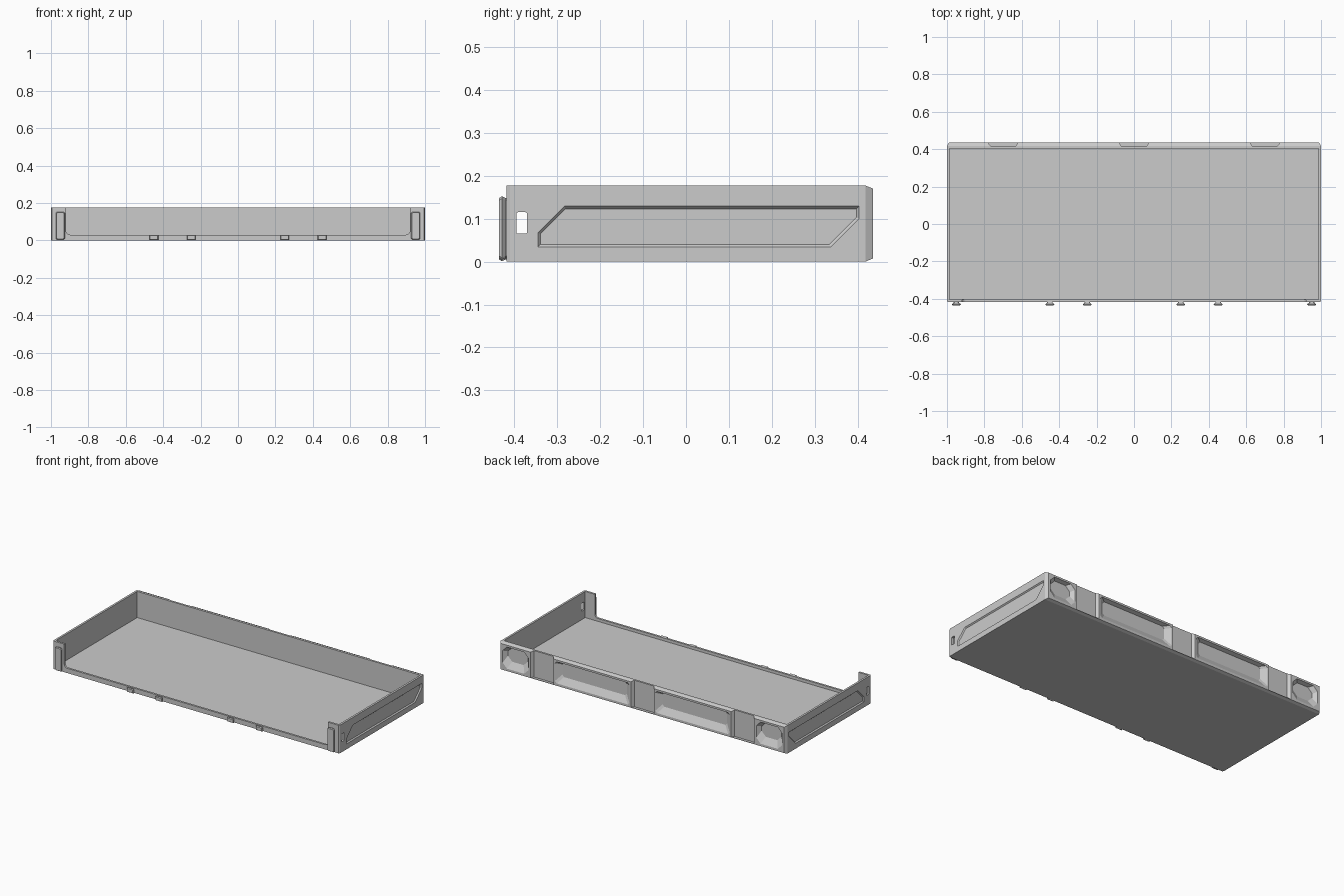
import bpy, bmesh, math

if "Cube" in bpy.data.objects:
    bpy.data.objects.remove(bpy.data.objects["Cube"])


def loft(name, sections):
    """Closed solid through a series of matching polygons."""
    bm = bmesh.new()
    rings = [[bm.verts.new(p) for p in s] for s in sections]
    n = len(rings[0])
    for a, b in zip(rings, rings[1:]):
        for i in range(n):
            j = (i + 1) % n
            bm.faces.new((a[i], a[j], b[j], b[i]))
    bm.faces.new(rings[0][::-1])
    bm.faces.new(rings[-1])
    bmesh.ops.recalc_face_normals(bm, faces=bm.faces)
    me = bpy.data.meshes.new(name)
    bm.to_mesh(me)
    bm.free()
    ob = bpy.data.objects.new(name, me)
    bpy.context.collection.objects.link(ob)
    return ob


def cut(target, cutter):
    mod = target.modifiers.new("cut", 'BOOLEAN')
    mod.operation, mod.solver, mod.object = 'DIFFERENCE', 'EXACT', cutter
    bpy.context.view_layer.objects.active = target
    bpy.ops.object.modifier_apply(modifier=mod.name)
    bpy.data.objects.remove(cutter)


def rect(x0, x1, z0, z1, c=0.0, n=1):
    """Rectangle with corners of size c: n=1 chamfered, n>1 rounded."""
    if c == 0:
        return [(x0, z0), (x1, z0), (x1, z1), (x0, z1)]
    pts = []
    for k, (cx, cz) in enumerate([(x1 - c, z1 - c), (x0 + c, z1 - c),
                                  (x0 + c, z0 + c), (x1 - c, z0 + c)]):
        for i in range(n + 1):
            a = math.pi / 2 * (k + i / n)
            pts.append((cx + c * math.cos(a), cz + c * math.sin(a)))
    return pts


def in_x(x, poly):
    return [(x, a, b) for a, b in poly]


def in_y(y, poly):
    return [(a, y, b) for a, b in poly]


def in_z(z, poly):
    return [(a, b, z) for a, b in poly]


H = 0.177

# Tray block with chamfered front and back edges
tray = loft("tray", [in_y(y, rect(-1 + i, 1 - i, j, H - j)) for y, i, j in
                     [(-0.418, 0.005, 0), (-0.41, 0, 0), (0.418, 0, 0), (0.435, 0.01, 0.007)]])

# Inner cavity and rounded front opening
inside = rect(-0.987, 0.987, -0.405, 0.405)
cut(tray, loft("cavity", [in_z(0.012, inside), in_z(0.3, inside)]))
opening = rect(-0.92, 0.92, 0.03, 0.4, 0.022, 6)
cut(tray, loft("opening", [in_y(-0.5, opening), in_y(-0.38, opening)]))

# Window holes through both side walls
hole = rect(-0.395, -0.37, 0.065, 0.115, 0.004, 3)
cut(tray, loft("window", [in_x(-1.1, hole), in_x(1.1, hole)]))

# Slanted sunken panels on the sides
outer = [(-0.345, 0.034), (0.337, 0.034), (0.403, 0.1), (0.403, 0.129), (-0.283, 0.129), (-0.345, 0.067)]
inner = [(-0.339, 0.040), (0.334, 0.040), (0.397, 0.103), (0.397, 0.123), (-0.281, 0.123), (-0.339, 0.065)]
for s in (-1, 1):
    cut(tray, loft("side_panel", [in_x(s * 1.02, outer), in_x(s, outer), in_x(s * 0.993, inner)]))

# Tapered pockets in the back wall: two wide, two small
for s in (-1, 1):
    for cx, w, inset, c in [(0.35, 0.26, 0.035, 0.012), (0.885, 0.09, 0.02, 0.03)]:
        x0, x1 = s * cx - w, s * cx + w
        mouth = rect(x0, x1, 0.022, 0.158, c)
        base = rect(x0 + inset, x1 - inset, 0.062, 0.15, c)
        cut(tray, loft("pocket", [in_y(0.45, mouth), in_y(0.435, mouth), in_y(0.411, base)]))

# Upright slots in the back wall, open at the top
for x in (-0.7, 0, 0.7):
    slot = [(x - 0.08, 0.45), (x - 0.08, 0.435), (x - 0.068, 0.418),
            (x + 0.068, 0.418), (x + 0.08, 0.435), (x + 0.08, 0.45)]
    cut(tray, loft("slot", [in_z(0.01, slot), in_z(0.3, slot)]))


# Flared clips on the front: narrow neck, wide head
def clip(name, x, w, z0, z1, c):
    b = 0.004
    loft(name, [in_y(y, rect(x - w + i, x + w - i, z0 + k, z1 - k, c)) for y, i, k in
                [(-0.412, 0.01, 0.004), (-0.42, 0.01, 0.004), (-0.429, 0, 0), (-0.435, b, b)]])


for s in (-1, 1):
    clip("corner_clip", s * 0.95, 0.024, 0.004, 0.152, 0.005)
    for x in (0.25, 0.45):
        clip("front_peg", s * x, 0.024, 0.001, 0.029, 0.002)
